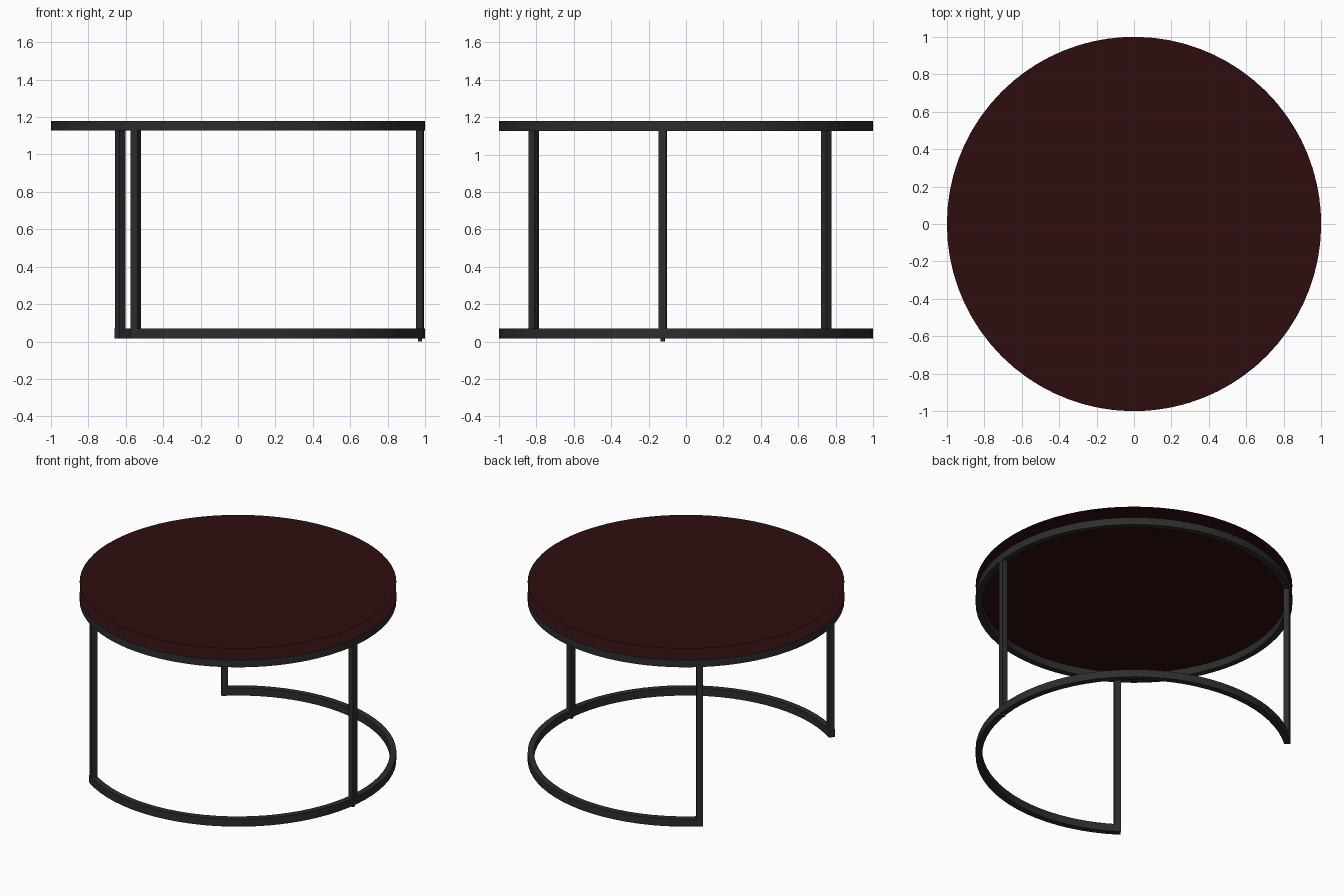
import bpy, bmesh, math
from mathutils import Matrix

if "Cube" in bpy.data.objects:
    bpy.data.objects.remove(bpy.data.objects["Cube"])


def material(name, rgb):
    m = bpy.data.materials.new(name)
    m.diffuse_color = (*rgb, 1)
    m.use_nodes = True
    m.node_tree.nodes["Principled BSDF"].inputs["Base Color"].default_value = m.diffuse_color
    return m


RED = material("dark red wood", (0.027, 0.004, 0.0045))
BLACK = material("black metal", (0.026, 0.026, 0.026))


def finish(name, bm, mat, smooth=True):
    me = bpy.data.meshes.new(name)
    bm.to_mesh(me)
    bm.free()
    ob = bpy.data.objects.new(name, me)
    bpy.context.collection.objects.link(ob)
    me.materials.append(mat)
    if smooth:
        bpy.ops.object.select_all(action='DESELECT')
        ob.select_set(True)
        bpy.context.view_layer.objects.active = ob
        bpy.ops.object.shade_smooth_by_angle(angle=math.radians(30))
    return ob


def ring(name, r0, r1, z0, z1, a0, a1, n):
    """Rectangular bar swept round z from angle a0 to a1 (degrees)."""
    closed = abs(a1 - a0) >= 360
    bm = bmesh.new()
    rows = []
    for i in range(n if closed else n + 1):
        a = math.radians(a0 + (a1 - a0) * i / n)
        c, s = math.cos(a), math.sin(a)
        rows.append([bm.verts.new((r * c, r * s, z))
                     for r, z in ((r0, z0), (r1, z0), (r1, z1), (r0, z1))])
    for i in range(n):
        p, q = rows[i], rows[(i + 1) % len(rows)]
        for k in range(4):
            j = (k + 1) % 4
            bm.faces.new((p[k], q[k], q[j], p[j]))
    if not closed:
        bm.faces.new(rows[0])
        bm.faces.new(rows[-1][::-1])
    bmesh.ops.recalc_face_normals(bm, faces=bm.faces)
    return finish(name, bm, BLACK)


def post(name, angle, r, size, z0, z1):
    """Square post turned to face the centre."""
    bm = bmesh.new()
    mat = (Matrix.Rotation(math.radians(angle), 4, 'Z')
           @ Matrix.Translation((r, 0, (z0 + z1) / 2))
           @ Matrix.Diagonal((size[0], size[1], z1 - z0, 1)))
    bmesh.ops.create_cube(bm, size=1, matrix=mat)
    return finish(name, bm, BLACK, False)


def disc(name, z):
    bm = bmesh.new()
    bmesh.ops.create_circle(bm, cap_ends=True, radius=1, segments=72,
                            matrix=Matrix.Translation((0, 0, z)))
    for f in bm.faces:
        if f.normal.z < 0:
            f.normal_flip()
    return finish(name, bm, RED, False)


# table top: two thin open sheets, one above the other
disc("tabletop_upper_sheet", 1.257)
disc("tabletop_lower_sheet", 1.179)

# frame: full ring under the top, open arc on the floor
ring("top_ring", 0.96, 1.0, 1.127, 1.178, 0, 360, 72)
ring("floor_arc", 0.96, 1.0, 0.017, 0.07, -125, 131.2, 54)

# legs at both arc ends and on the right
for name, ang in (("front_leg", -123.8), ("back_leg", 130), ("right_leg", -7.3)):
    post(name, ang, 0.98, (0.038, 0.042), 0.018, 1.13)

# small stud under the right leg
post("right_foot_stud", -7.3, 0.98, (0.02, 0.02), 0.0, 0.03)
